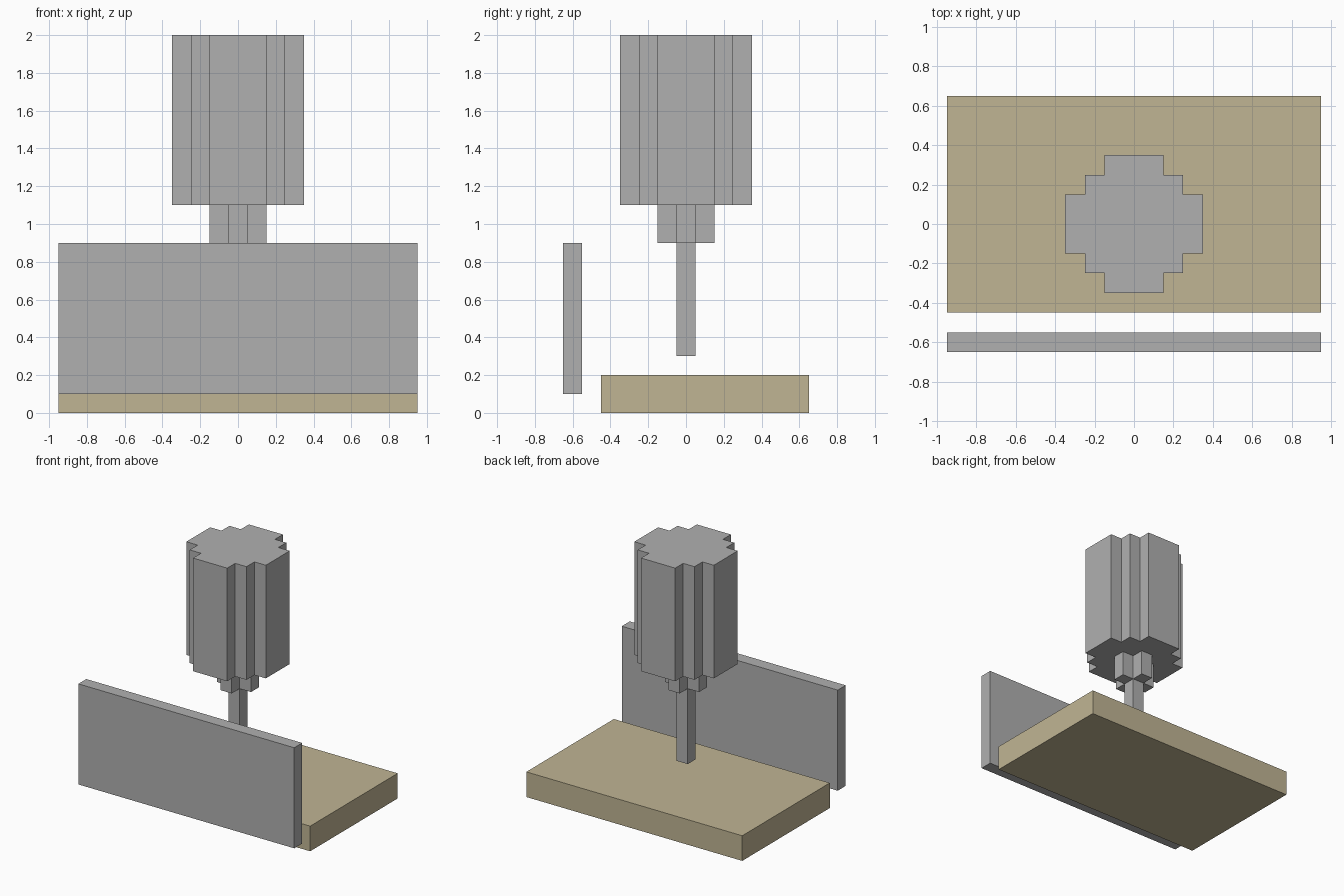
import bpy
import bmesh

cube = bpy.data.objects.get("Cube")
if cube:
    bpy.data.objects.remove(cube, do_unlink=True)


def make_material(name, rgb):
    mat = bpy.data.materials.new(name)
    mat.use_nodes = True
    mat.diffuse_color = (*rgb, 1)
    mat.node_tree.nodes["Principled BSDF"].inputs["Base Color"].default_value = (*rgb, 1)
    return mat


grey = make_material("grey metal", (0.434, 0.434, 0.434))
tan = make_material("tan wood", (0.527, 0.462, 0.296))


def prism(name, outline, z0, z1, mat):
    """Extrude a flat outline from z0 up to z1."""
    bm = bmesh.new()
    base = bm.faces.new([bm.verts.new((x, y, z0)) for x, y in outline])
    top = bmesh.ops.extrude_face_region(bm, geom=[base], use_keep_orig=True)
    verts = [g for g in top["geom"] if isinstance(g, bmesh.types.BMVert)]
    bmesh.ops.translate(bm, verts=verts, vec=(0, 0, z1 - z0))
    bmesh.ops.recalc_face_normals(bm, faces=bm.faces)
    mesh = bpy.data.meshes.new(name)
    bm.to_mesh(mesh)
    bm.free()
    mesh.materials.append(mat)
    obj = bpy.data.objects.new(name, mesh)
    bpy.context.collection.objects.link(obj)
    return obj


def rect(x0, x1, y0, y1):
    return [(x0, y0), (x1, y0), (x1, y1), (x0, y1)]


def stepped(corner):
    """Turn one stepped quarter outline around the axis four times."""
    points = []
    for _ in range(4):
        points += corner
        corner = [(-y, x) for x, y in corner]
    return points


# Work table and front guard
prism("work_table", rect(-0.95, 0.95, -0.45, 0.65), 0, 0.2, tan)
prism("front_guard", rect(-0.95, 0.95, -0.65, -0.55), 0.1, 0.9, grey)

# Stepped round motor, chuck and square drill bit
motor = [(0.35, 0.15), (0.25, 0.15), (0.25, 0.25), (0.15, 0.25), (0.15, 0.35)]
chuck = [(0.15, 0.05), (0.05, 0.05), (0.05, 0.15)]
prism("motor_housing", stepped(motor), 1.1, 2.0, grey)
prism("chuck", stepped(chuck), 0.9, 1.1, grey)
prism("drill_bit", rect(-0.05, 0.05, -0.05, 0.05), 0.3, 0.9, grey)
